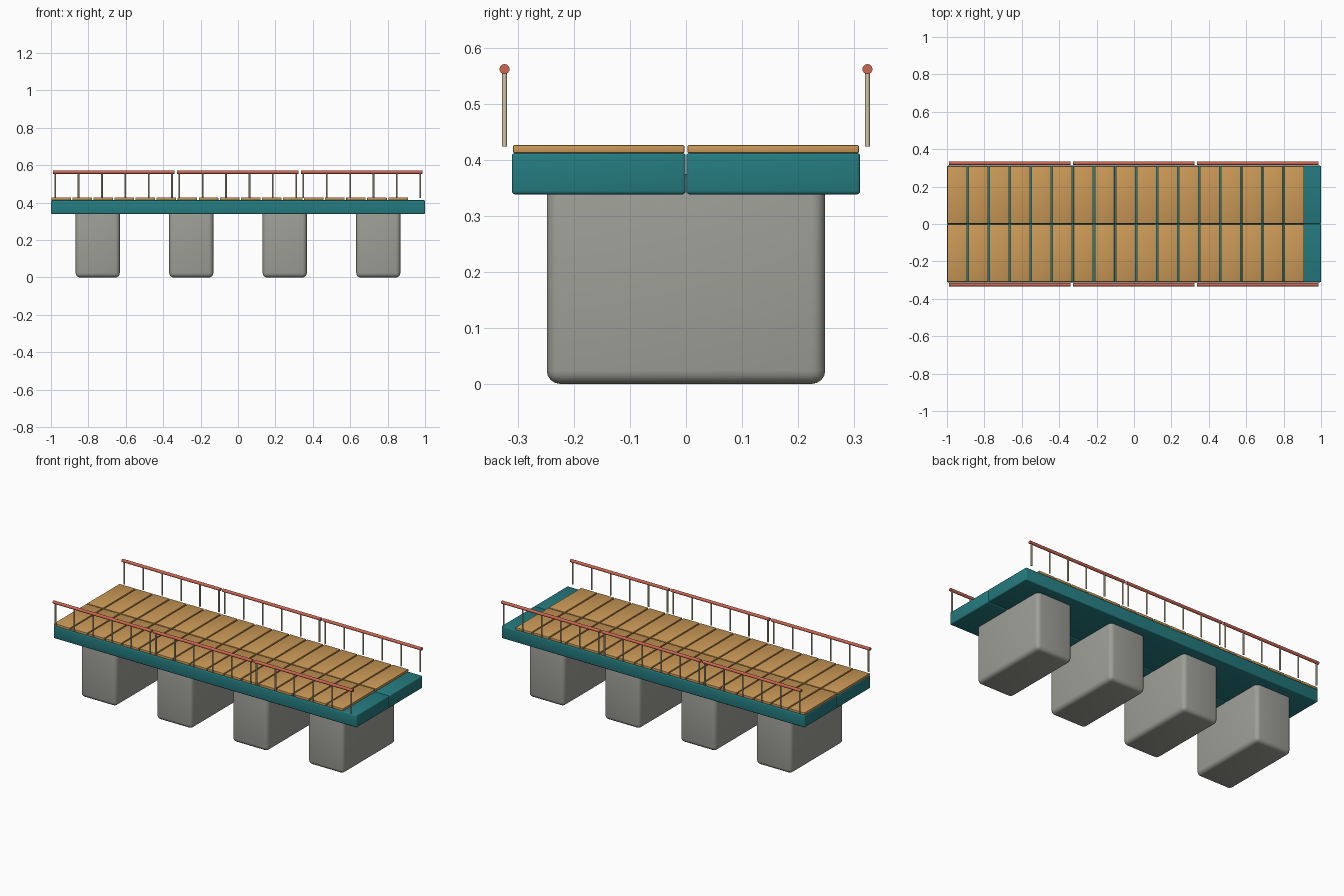
import bpy
import math

if "Cube" in bpy.data.objects:
    bpy.data.objects.remove(bpy.data.objects["Cube"])


def material(name, rgb):
    m = bpy.data.materials.new(name)
    m.diffuse_color = (*rgb, 1)
    m.use_nodes = True
    m.node_tree.nodes["Principled BSDF"].inputs["Base Color"].default_value = m.diffuse_color
    return m


TEAL = material("teal paint", (0.018, 0.20, 0.215))
WOOD = material("warm wood", (0.60, 0.32, 0.095))
STONE = material("grey concrete", (0.34, 0.345, 0.31))
RED = material("red rail", (0.62, 0.135, 0.085))
CREAM = material("cream post", (0.64, 0.56, 0.39))


def box(name, lo, hi, mat, bevel, segments=3):
    """Rounded box between two corners."""
    bpy.ops.mesh.primitive_cube_add(size=1, location=[(a + b) / 2 for a, b in zip(lo, hi)])
    ob = bpy.context.object
    ob.name = name
    ob.scale = [b - a for a, b in zip(lo, hi)]
    bpy.ops.object.transform_apply(location=False, rotation=False, scale=True)
    mod = ob.modifiers.new("rounded edges", 'BEVEL')
    mod.width, mod.segments = bevel, segments
    bpy.ops.object.modifier_apply(modifier=mod.name)
    bpy.ops.object.shade_smooth_by_angle(angle=math.radians(40))
    ob.data.materials.append(mat)


def rod(name, centre, radius, length, mat, along_x=False, sides=16):
    """Smooth round bar, upright or lying along x."""
    bpy.ops.mesh.primitive_cylinder_add(
        vertices=sides, radius=radius, depth=length, location=centre,
        rotation=(0, math.pi / 2 if along_x else 0, 0))
    ob = bpy.context.object
    ob.name = name
    bpy.ops.object.shade_smooth_by_angle(angle=math.radians(40))
    ob.data.materials.append(mat)


# Piers
for i in range(4):
    x = -0.75 + 0.5 * i
    box(f"pier_{i + 1}", (x - 0.118, -0.249, 0), (x + 0.118, 0.249, 0.375), STONE, 0.024, 4)

PITCH = 0.1126
for side, label in ((-1, "front"), (1, "back")):
    # Deck beam
    y0, y1 = sorted((side * 0.0005, side * 0.3115))
    box(f"{label}_deck_beam", (-1, y0, 0.339), (1, y1, 0.413), TEAL, 0.006)

    # Planks
    y0, y1 = sorted((side * 0.003, side * 0.309))
    for i in range(17):
        x = -0.998 + PITCH * i
        box(f"{label}_plank_{i + 1}", (x, y0, 0.413), (x + 0.1045, y1, 0.427), WOOD, 0.0015, 2)

    # Handrails with six posts per section
    y = side * 0.3245
    for s in range(3):
        cx = -0.665 + 0.6635 * s
        rod(f"{label}_handrail_{s + 1}", (cx, y, 0.563), 0.009, 0.65, RED, True)
        for p in range(6):
            rod(f"{label}_post_{s + 1}_{p + 1}", (cx - 0.3125 + 0.125 * p, y, 0.4925),
                0.0045, 0.135, CREAM, sides=12)
